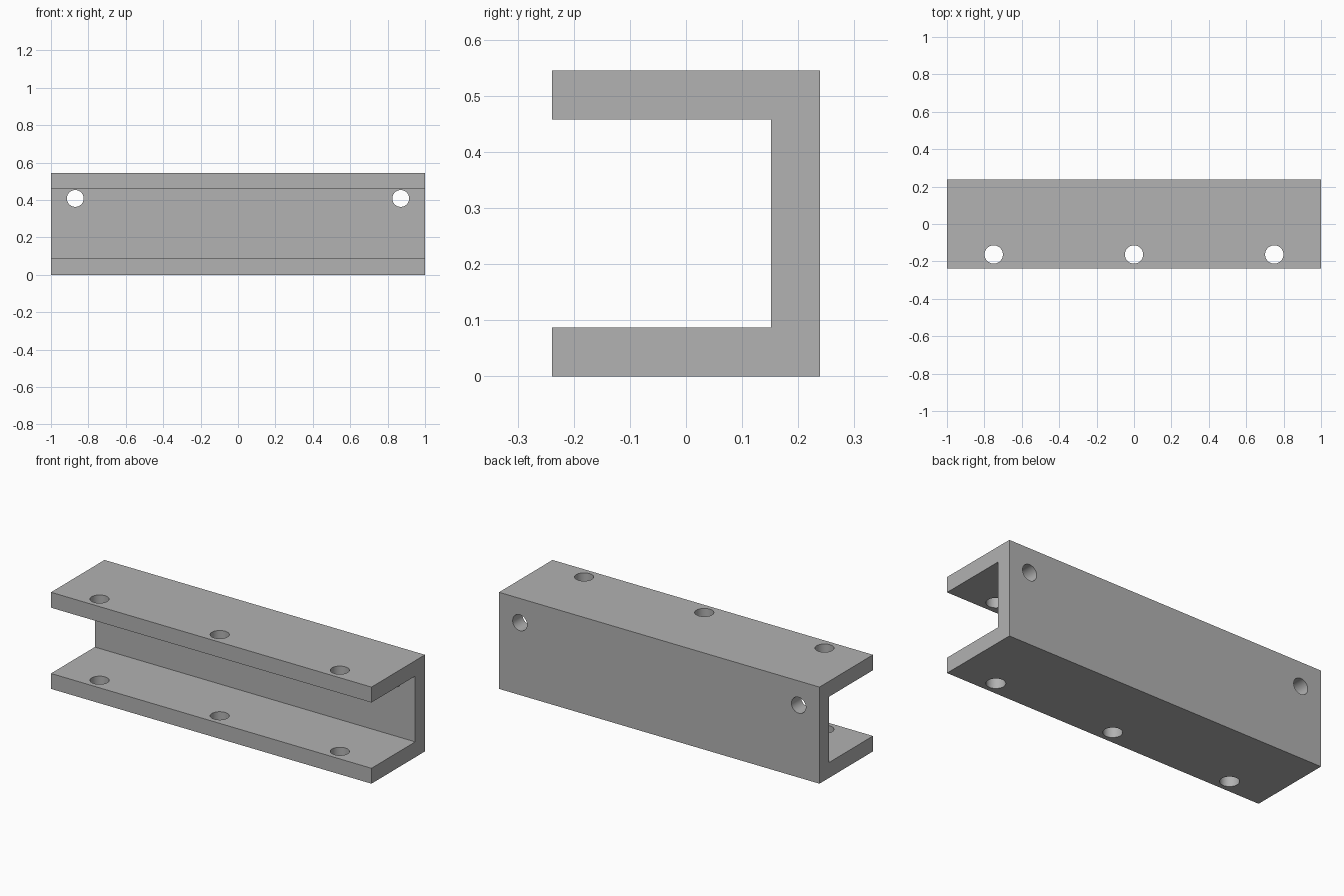
import bpy
import bmesh
import math

if "Cube" in bpy.data.objects:
    bpy.data.objects.remove(bpy.data.objects["Cube"], do_unlink=True)

LENGTH, DEPTH, HEIGHT, WALL = 2.0, 0.477, 0.545, 0.087

# Plain grey metal
grey = bpy.data.materials.new("grey_metal")
grey.use_nodes = True
grey.diffuse_color = (0.445, 0.445, 0.445, 1)
grey.node_tree.nodes["Principled BSDF"].inputs["Base Color"].default_value = grey.diffuse_color

# C-shaped profile, open to the front, extruded along x
front, back = -DEPTH / 2, DEPTH / 2
profile = [(front, 0), (back, 0), (back, HEIGHT), (front, HEIGHT),
           (front, HEIGHT - WALL), (back - WALL, HEIGHT - WALL),
           (back - WALL, WALL), (front, WALL)]
bm = bmesh.new()
face = bm.faces.new([bm.verts.new((-LENGTH / 2, y, z)) for y, z in profile])
grown = bmesh.ops.extrude_face_region(bm, geom=[face])
bmesh.ops.translate(bm, vec=(LENGTH, 0, 0),
                    verts=[v for v in grown["geom"] if isinstance(v, bmesh.types.BMVert)])
bmesh.ops.recalc_face_normals(bm, faces=bm.faces)
mesh = bpy.data.meshes.new("channel")
bm.to_mesh(mesh)
bm.free()
channel = bpy.data.objects.new("channel", mesh)
bpy.context.collection.objects.link(channel)
mesh.materials.append(grey)


def drill(location, radius, depth, tilt=0):
    """Cut a round hole through the channel."""
    bpy.ops.mesh.primitive_cylinder_add(vertices=48, radius=radius, depth=depth,
                                        location=location, rotation=(tilt, 0, 0))
    cutter = bpy.context.object
    cutter.name = "hole_cutter"
    cutter.hide_render = True
    cutter.data.materials.append(grey)
    bpy.ops.object.select_all(action="DESELECT")
    channel.select_set(True)
    bpy.context.view_layer.objects.active = channel
    cut = channel.modifiers.new("hole", "BOOLEAN")
    cut.operation = "DIFFERENCE"
    cut.solver = "EXACT"
    cut.object = cutter
    bpy.ops.object.modifier_apply(modifier=cut.name)
    bpy.data.objects.remove(cutter, do_unlink=True)


# Three holes through both flanges, two through the back web
for x in (-0.75, 0, 0.75):
    drill((x, -0.163, HEIGHT / 2), 0.049, 1)
for x in (-0.87, 0.87):
    drill((x, back, 0.408), 0.045, 0.4, math.pi / 2)

bpy.ops.object.shade_smooth_by_angle(angle=math.radians(30))
